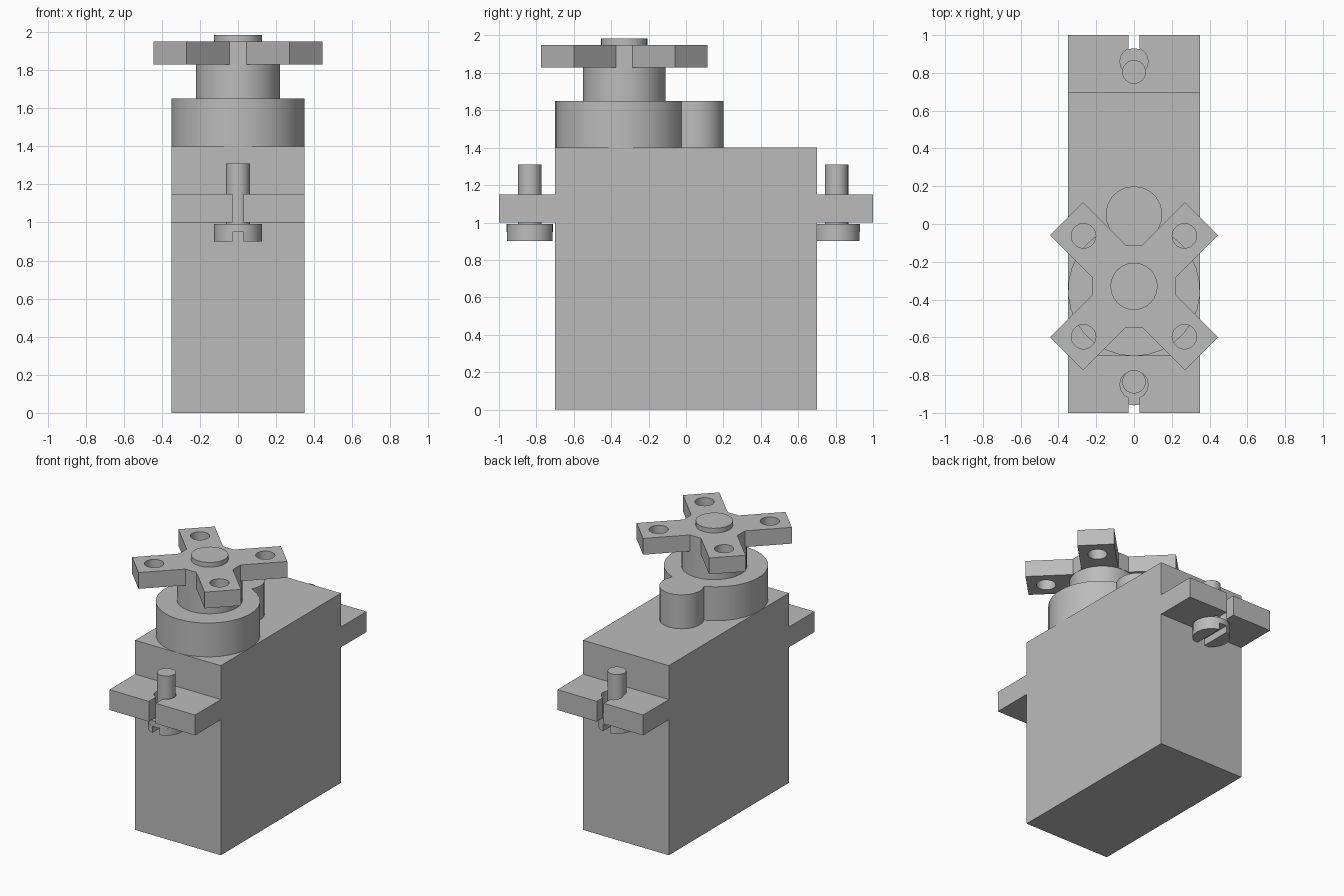
import bpy, bmesh
from math import cos, sin, radians, degrees, acos, atan2, sqrt

cube = bpy.data.objects.get("Cube")
if cube:
    bpy.data.objects.remove(cube, do_unlink=True)

# One plain grey plastic
GREY = (0.5, 0.5, 0.5, 1)
grey = bpy.data.materials.new("grey plastic")
grey.diffuse_color = GREY
grey.use_nodes = True
grey.node_tree.nodes["Principled BSDF"].inputs["Base Color"].default_value = GREY


def arc(cx, cy, r, start, end, steps):
    """Points on an arc, both ends included, angles in degrees."""
    angles = [radians(start + (end - start) * i / steps) for i in range(steps + 1)]
    return [(cx + r * cos(a), cy + r * sin(a)) for a in angles]


def circle(cx, cy, r, sides=24):
    return arc(cx, cy, r, 0, 360, sides)[:-1]


def prism(name, loops, z0, z1):
    """Upright solid from an outline, with any further loops as holes."""
    bm = bmesh.new()
    edges = []
    for loop in loops:
        vs = [bm.verts.new((x, y, z0)) for x, y in loop]
        edges += [bm.edges.new((v, vs[i - 1])) for i, v in enumerate(vs)]
    if len(loops) == 1:
        bm.faces.new(vs)
    else:
        bmesh.ops.triangle_fill(bm, edges=edges, use_beauty=True)
    top = bmesh.ops.extrude_face_region(bm, geom=bm.faces[:], use_keep_orig=True)
    for v in top["geom"]:
        if isinstance(v, bmesh.types.BMVert):
            v.co.z = z1
    bmesh.ops.recalc_face_normals(bm, faces=bm.faces[:])
    mesh = bpy.data.meshes.new(name)
    bm.to_mesh(mesh)
    bm.free()
    mesh.materials.append(grey)
    obj = bpy.data.objects.new(name, mesh)
    bpy.context.collection.objects.link(obj)
    bpy.ops.object.select_all(action='DESELECT')
    obj.select_set(True)
    bpy.context.view_layer.objects.active = obj
    bpy.ops.object.shade_smooth_by_angle(angle=radians(30))
    return obj


# Case
W, L = 0.35, 0.7
prism("case", [[(-W, -L), (W, -L), (W, L), (-W, L)]], 0, 1.4)

# Gear housing: large and small rounds joined in one outline
BIG_Y, BIG_R, SMALL_Y, SMALL_R = -0.35, 0.35, 0.05, 0.15
gap = SMALL_Y - BIG_Y
rise = (BIG_R**2 - SMALL_R**2 + gap**2) / (2 * gap)
half = sqrt(BIG_R**2 - rise**2)
a_big = degrees(atan2(rise, half))
a_small = degrees(atan2(rise - gap, half))
housing = arc(0, SMALL_Y, SMALL_R, a_small, 180 - a_small, 14)
housing += arc(0, BIG_Y, BIG_R, 180 - a_big, 360 + a_big, 26)[1:-1]
prism("gear_housing", [housing], 1.4, 1.65)

# Output shaft, cross-shaped horn and cap
HUB_Y = -0.33
prism("output_shaft", [circle(0, HUB_Y, 0.22, 32)], 1.65, 1.83)
prism("shaft_cap", [circle(0, HUB_Y, 0.125)], 1.95, 1.985)
quarter = [(0.22, 0.045), (0.445, 0.27), (0.27, 0.445), (0.045, 0.22)]
outline, holes = [], []
for k in range(4):
    c, s = (1, 0, -1, 0)[k], (0, 1, 0, -1)[k]
    turn = lambda x, y: (c * x - s * y, HUB_Y + s * x + c * y)
    outline += [turn(x, y) for x, y in quarter]
    holes.append(circle(*turn(0.267, 0.267), 0.065, 20))
prism("cross_horn", [outline] + holes, 1.83, 1.95)

# Mounting tabs with keyhole slots, and slotted screws standing head down
SLOT, HOLE_R, HEAD_R = 0.028, 0.075, 0.125
for name, side, hole_y, screw_y in (("front", -1, 0.85, 0.835), ("back", 1, 0.86, 0.805)):
    mouth = degrees(acos(SLOT / HOLE_R))
    tab = [(W, L), (W, 1), (SLOT, 1)]
    tab += arc(0, hole_y, HOLE_R, mouth, -180 - mouth, 14)
    tab += [(-SLOT, 1), (-W, 1), (-W, L)]
    prism(name + "_tab", [[(x, side * y) for x, y in tab]], 1.0, 1.15)

    y = side * screw_y
    prism(name + "_screw_shank", [circle(0, y, 0.0625)], 0.99, 1.31)
    prism(name + "_screw_head", [circle(0, y, HEAD_R)], 0.95, 0.993)
    cut = degrees(acos(0.03 / HEAD_R))
    for half_name, turn_by in (("left", 0), ("right", 180)):
        lip = arc(0, y, HEAD_R, turn_by - cut, turn_by + cut, 12)
        prism(f"{name}_screw_lip_{half_name}", [lip], 0.9, 0.95)
